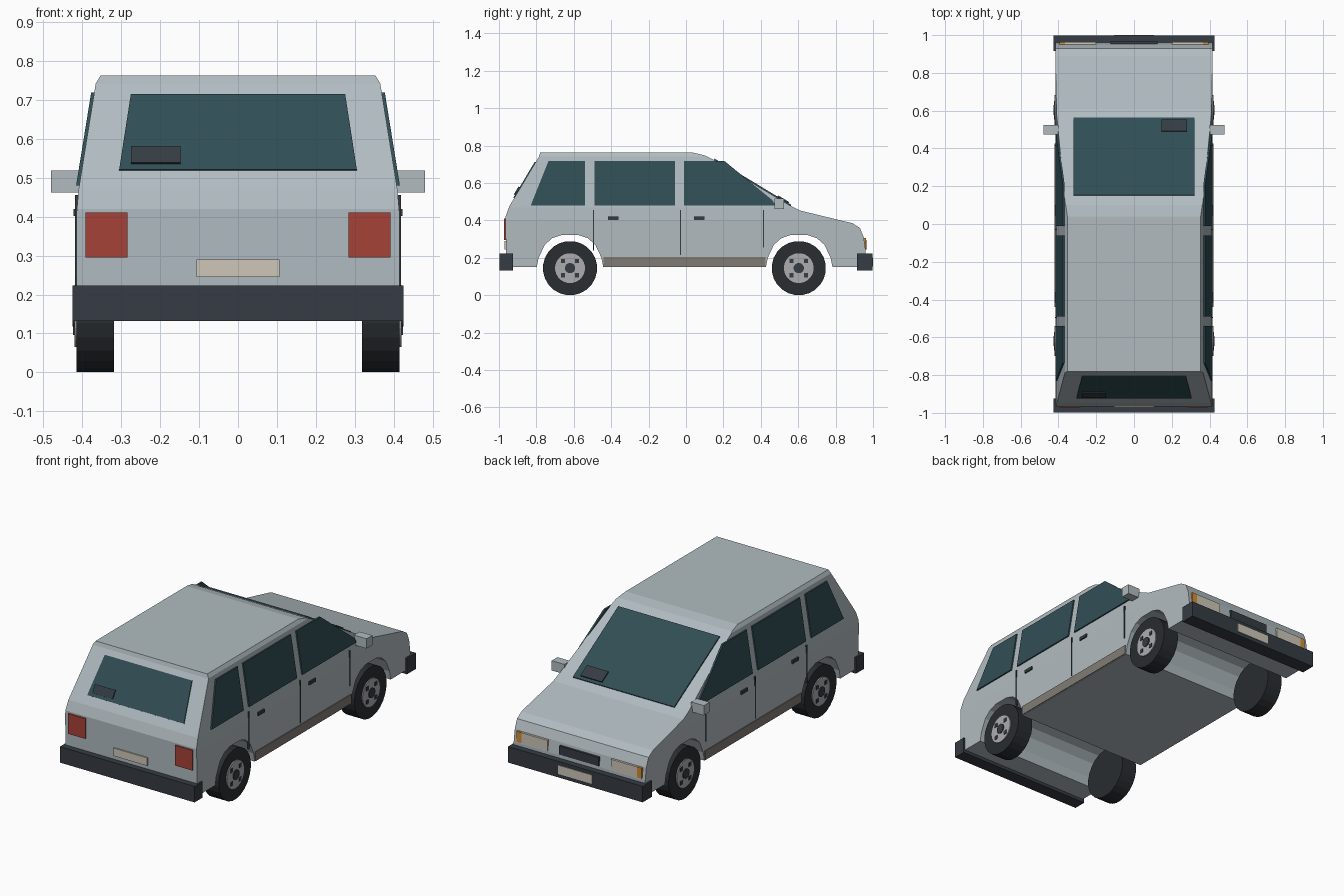
import bpy, bmesh, math
from mathutils import Vector

if "Cube" in bpy.data.objects:
    bpy.data.objects.remove(bpy.data.objects["Cube"])


def material(name, rgb):
    m = bpy.data.materials.new(name)
    m.diffuse_color = (*rgb, 1)
    m.use_nodes = True
    m.node_tree.nodes["Principled BSDF"].inputs["Base Color"].default_value = m.diffuse_color
    return m


PAINT = material("paint", (0.44, 0.50, 0.53))
GLASS = material("glass", (0.03, 0.075, 0.09))
BLACK = material("black_plastic", (0.035, 0.045, 0.055))
RUBBER = material("rubber", (0.022, 0.026, 0.03))
METAL = material("metal", (0.42, 0.42, 0.44))
SILL = material("sill", (0.22, 0.20, 0.175))
RED = material("red_lens", (0.38, 0.055, 0.04))
CREAM = material("cream", (0.62, 0.57, 0.48))
AMBER = material("amber", (0.65, 0.27, 0.03))


def half_width(z):
    """Half width of the body at height z."""
    levels = [(0.0, 0.415), (0.40, 0.415), (0.47, 0.409), (0.742, 0.365), (0.763, 0.352)]
    for (z0, w0), (z1, w1) in zip(levels, levels[1:]):
        if z <= z1:
            return w0 + (w1 - w0) * (z - z0) / (z1 - z0)
    return levels[-1][1]


def finish(bm, name, mat, mirror=False):
    bmesh.ops.recalc_face_normals(bm, faces=bm.faces)
    me = bpy.data.meshes.new(name)
    bm.to_mesh(me)
    bm.free()
    ob = bpy.data.objects.new(name, me)
    bpy.context.collection.objects.link(ob)
    me.materials.append(mat)
    if mirror:
        ob.modifiers.new("mirror", "MIRROR")
    return ob


def slab(name, pts, depth, mat, mirror=False):
    """Polygon thickened along the vector depth."""
    bm = bmesh.new()
    face = bm.faces.new([bm.verts.new(p) for p in pts])
    ext = bmesh.ops.extrude_face_region(bm, geom=[face], use_keep_orig=True)
    moved = [g for g in ext["geom"] if isinstance(g, bmesh.types.BMVert)]
    bmesh.ops.translate(bm, verts=moved, vec=Vector(depth))
    return finish(bm, name, mat, mirror)


def box(name, x, y, z, mat, mirror=False):
    pts = [(x[0], y[0], z[0]), (x[1], y[0], z[0]), (x[1], y[1], z[0]), (x[0], y[1], z[0])]
    return slab(name, pts, (0, 0, z[1] - z[0]), mat, mirror)


def disc(name, r, x0, x1, y, z, sides, mat):
    """Mirrored cylinder lying along x."""
    pts = [(x0, y + r * math.cos(a), z + r * math.sin(a))
           for a in (2 * math.pi * (i + 0.5) / sides for i in range(sides))]
    return slab(name, pts, (x1 - x0, 0, 0), mat, True)


# body: side profile with wheel arches, spread to the tapering width
def arch(cy):
    half = [(0.178, 0.15), (0.168, 0.20), (0.135, 0.27), (0.095, 0.305), (0.045, 0.322)]
    return [(cy + a, b) for a, b in half] + [(cy - a, b) for a, b in reversed(half)]


profile = [(-0.962, 0.15), (-0.965, 0.42), (-0.945, 0.475), (-0.787, 0.74), (-0.78, 0.762),
           (0.04, 0.762), (0.10, 0.748), (0.16, 0.718), (0.55, 0.483), (0.61, 0.453),
           (0.89, 0.385), (0.93, 0.36), (0.95, 0.31), (0.96, 0.24), (0.96, 0.15)]
profile += arch(0.605) + arch(-0.62)
bm = bmesh.new()
side = bm.faces.new([bm.verts.new((-1, y, z)) for y, z in profile])
ext = bmesh.ops.extrude_face_region(bm, geom=[side], use_keep_orig=True)
bmesh.ops.translate(bm, vec=(2, 0, 0),
                    verts=[g for g in ext["geom"] if isinstance(g, bmesh.types.BMVert)])
for level in (0.40, 0.47, 0.742):
    bmesh.ops.bisect_plane(bm, geom=bm.verts[:] + bm.edges[:] + bm.faces[:],
                           plane_co=(0, 0, level), plane_no=(0, 0, 1))
for v in bm.verts:
    v.co.x *= half_width(v.co.z)
finish(bm, "body", PAINT)

# side windows
windows = {
    "rear_side_window": [(-0.83, 0.48), (-0.54, 0.48), (-0.54, 0.718), (-0.735, 0.718)],
    "middle_side_window": [(-0.49, 0.48), (-0.06, 0.48), (-0.06, 0.718), (-0.49, 0.718)],
    "front_side_window": [(-0.01, 0.48), (0.48, 0.48), (0.46, 0.51), (0.205, 0.718), (-0.01, 0.718)],
}
for name, pts in windows.items():
    slab(name, [(half_width(z) - 0.002, y, z) for y, z in pts], (0.01, 0, 0), GLASS, True)


# windscreen and rear window, each with a small dark box on the glass
def on_screen(y):
    return 0.718 - (y - 0.16) * 0.235 / 0.39


def on_tail(z):
    return -0.787 - (0.74 - z) * 0.158 / 0.265


up = Vector((0, 0.516, 0.857))
back = Vector((0, -0.859, 0.512))
slab("windscreen", [(x, y, on_screen(y)) for x, y in
     [(-0.32, 0.15), (0.32, 0.15), (0.32, 0.56), (-0.32, 0.56)]], up * 0.007, GLASS)
slab("windscreen_box", [(x, y, on_screen(y)) for x, y in
     [(0.145, 0.485), (0.28, 0.485), (0.28, 0.545), (0.145, 0.545)]], up * 0.014, BLACK)
slab("rear_window", [(x, on_tail(z), z) for x, z in
     [(-0.305, 0.518), (0.305, 0.518), (0.275, 0.712), (-0.275, 0.712)]], back * 0.005, GLASS)
slab("rear_window_box", [(x, on_tail(z), z) for x, z in
     [(-0.275, 0.533), (-0.148, 0.533), (-0.148, 0.575), (-0.275, 0.575)]], back * 0.012, BLACK)

# bumpers, sills and mirrors
box("rear_bumper", (-0.425, 0.425), (-0.998, -0.925), (0.132, 0.223), BLACK)
box("front_bumper", (-0.425, 0.425), (0.915, 0.997), (0.132, 0.223), BLACK)
box("sill", (0.40, 0.42), (-0.44, 0.425), (0.153, 0.205), SILL, True)
box("door_mirror", (0.40, 0.48), (0.473, 0.525), (0.462, 0.518), PAINT, True)

# door seams and handles
for y, z0 in ((-0.495, 0.24), (-0.03, 0.215), (0.415, 0.255)):
    box("door_seam", (0.405, 0.418), (y - 0.003, y + 0.003), (z0, 0.455), BLACK, True)
for y in (-0.388, 0.072):
    box("door_handle", (0.40, 0.422), (y - 0.028, y + 0.028), (0.402, 0.42), BLACK, True)

# tail lights, front lights, grille and plates
box("tail_light", (0.283, 0.392), (-0.972, -0.95), (0.295, 0.41), RED, True)
box("rear_plate", (-0.107, 0.107), (-0.971, -0.95), (0.245, 0.29), CREAM)
box("headlight", (0.20, 0.365), (0.93, 0.963), (0.245, 0.305), CREAM, True)
box("indicator", (0.365, 0.395), (0.93, 0.963), (0.245, 0.305), AMBER, True)
box("grille", (-0.125, 0.125), (0.93, 0.965), (0.245, 0.295), BLACK)
box("front_plate", (-0.107, 0.107), (0.98, 1.0), (0.153, 0.203), CREAM)

# wheels
R = 0.145
for cy in (-0.62, 0.603):
    disc("tyre", R, 0.318, 0.414, cy, R, 24, RUBBER)
    disc("wheel_disc", 0.08, 0.40, 0.42, cy, R, 24, METAL)
    disc("hub_cap", 0.028, 0.41, 0.425, cy, R, 12, BLACK)
    for i in range(4):
        a = math.pi / 4 + i * math.pi / 2
        y, z = cy + 0.054 * math.cos(a), R + 0.054 * math.sin(a)
        box("wheel_hole", (0.41, 0.423), (y - 0.011, y + 0.011), (z - 0.011, z + 0.011), BLACK, True)
